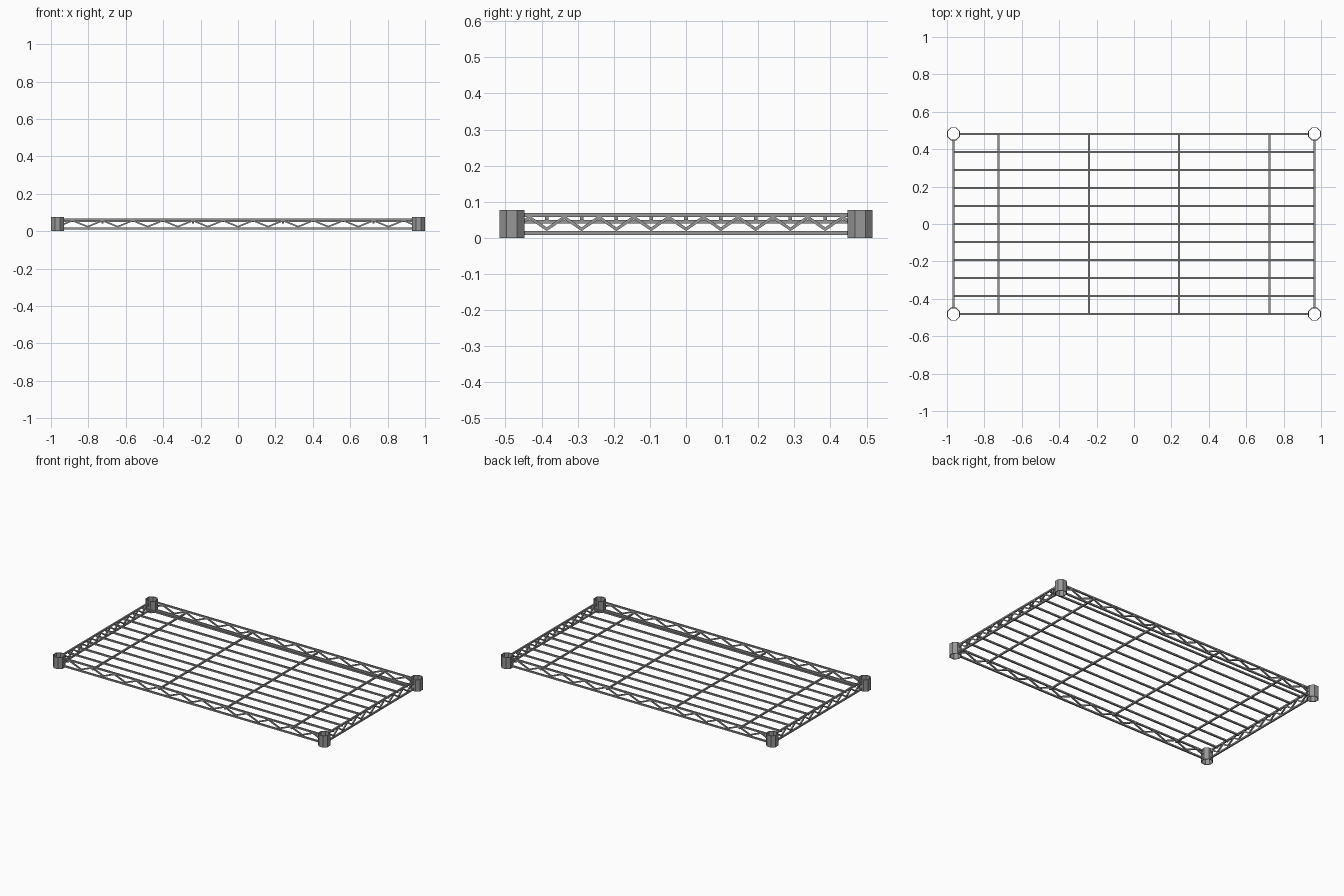
import bpy, bmesh, math
from mathutils import Vector

if "Cube" in bpy.data.objects:
    bpy.data.objects.remove(bpy.data.objects["Cube"])

X, Y = 0.965, 0.482        # post centre positions
RING, WALL, HEIGHT = 0.035, 0.005, 0.077
WIRE = 0.010
TOP_Z, SLAT_Z, CROSS_Z, LOW_Z = 0.0635, 0.054, 0.045, 0.0135
END = RING - WALL / 2      # wires stop inside the collar wall

steel = bpy.data.materials.new("steel_grey")
steel.use_nodes = True
grey = (0.31, 0.31, 0.31, 1)
steel.diffuse_color = grey
steel.node_tree.nodes["Principled BSDF"].inputs["Base Color"].default_value = grey


def finish(name, bm):
    bmesh.ops.recalc_face_normals(bm, faces=bm.faces)
    mesh = bpy.data.meshes.new(name)
    bm.to_mesh(mesh)
    bm.free()
    mesh.materials.append(steel)
    obj = bpy.data.objects.new(name, mesh)
    bpy.context.collection.objects.link(obj)
    return obj


def bar(name, centre, size):
    bm = bmesh.new()
    bmesh.ops.create_cube(bm, size=1)
    bmesh.ops.scale(bm, vec=size, verts=bm.verts)
    bmesh.ops.translate(bm, vec=centre, verts=bm.verts)
    return finish(name, bm)


def collar(name, x, y):
    # Open octagonal tube with flats facing the axes
    bm = bmesh.new()
    loops = []
    for apothem, z in ((RING, 0), (RING, HEIGHT), (RING - WALL, HEIGHT), (RING - WALL, 0)):
        r = apothem / math.cos(math.pi / 8)
        angles = [(i + 0.5) * math.pi / 4 for i in range(8)]
        loops.append([bm.verts.new((x + r * math.cos(a), y + r * math.sin(a), z)) for a in angles])
    for a, b in zip(loops, loops[1:] + loops[:1]):
        for i in range(8):
            j = (i + 1) % 8
            bm.faces.new((a[i], a[j], b[j], b[i]))
    return finish(name, bm)


def zigzag(name, half, periods, place):
    # Mitred bent wire between the upper and lower rail
    low, high = 0.024, 0.057
    step = half / periods
    slope = (high - low) / step
    points = [(-half + i * step, high if i % 2 else low) for i in range(2 * periods + 1)]
    z_end = low + slope * END
    points[0], points[-1] = (-half + END, z_end), (half - END, z_end)
    rise = 0.0042 * math.sqrt(1 + slope * slope)
    bm = bmesh.new()
    rows = []
    for u, z in points:
        rows.append([bm.verts.new(place(u, d, z + s * rise))
                     for d, s in ((-0.004, -1), (0.004, -1), (0.004, 1), (-0.004, 1))])
    for a, b in zip(rows, rows[1:]):
        for i in range(4):
            j = (i + 1) % 4
            bm.faces.new((a[i], a[j], b[j], b[i]))
    bm.faces.new(rows[0])
    bm.faces.new(rows[-1])
    return finish(name, bm)


# Corner collars
for sx, side in ((-1, "right"), (1, "left")):
    for sy, face in ((-1, "front"), (1, "back")):
        collar(f"{face}_{side}_collar", sx * X, sy * Y)

# Front and back trusses
for s, face in ((-1, "front"), (1, "back")):
    for z, level in ((TOP_Z, "upper"), (LOW_Z, "lower")):
        bar(f"{face}_{level}_rail", (0, s * Y, z), (2 * (X - END), WIRE, WIRE))
    zigzag(f"{face}_zigzag", X, 12, lambda u, d, z: Vector((u, s * Y + d, z)))

# Side trusses
for s, side in ((-1, "right"), (1, "left")):
    for z, level in ((TOP_Z, "upper"), (LOW_Z, "lower")):
        bar(f"{side}_{level}_rail", (s * X, 0, z), (WIRE, 2 * (Y - END), WIRE))
    zigzag(f"{side}_zigzag", Y, 10, lambda u, d, z: Vector((s * X + d, u, z)))

# Long shelf wires
for i in range(1, 10):
    bar(f"shelf_wire_{i}", (0, -Y + i * Y / 5, SLAT_Z), (2 * X, WIRE, WIRE))

# Cross wires underneath
for i in range(4):
    bar(f"cross_wire_{i + 1}", ((i - 1.5) * X / 2, 0, CROSS_Z), (WIRE, 2 * Y, WIRE))
